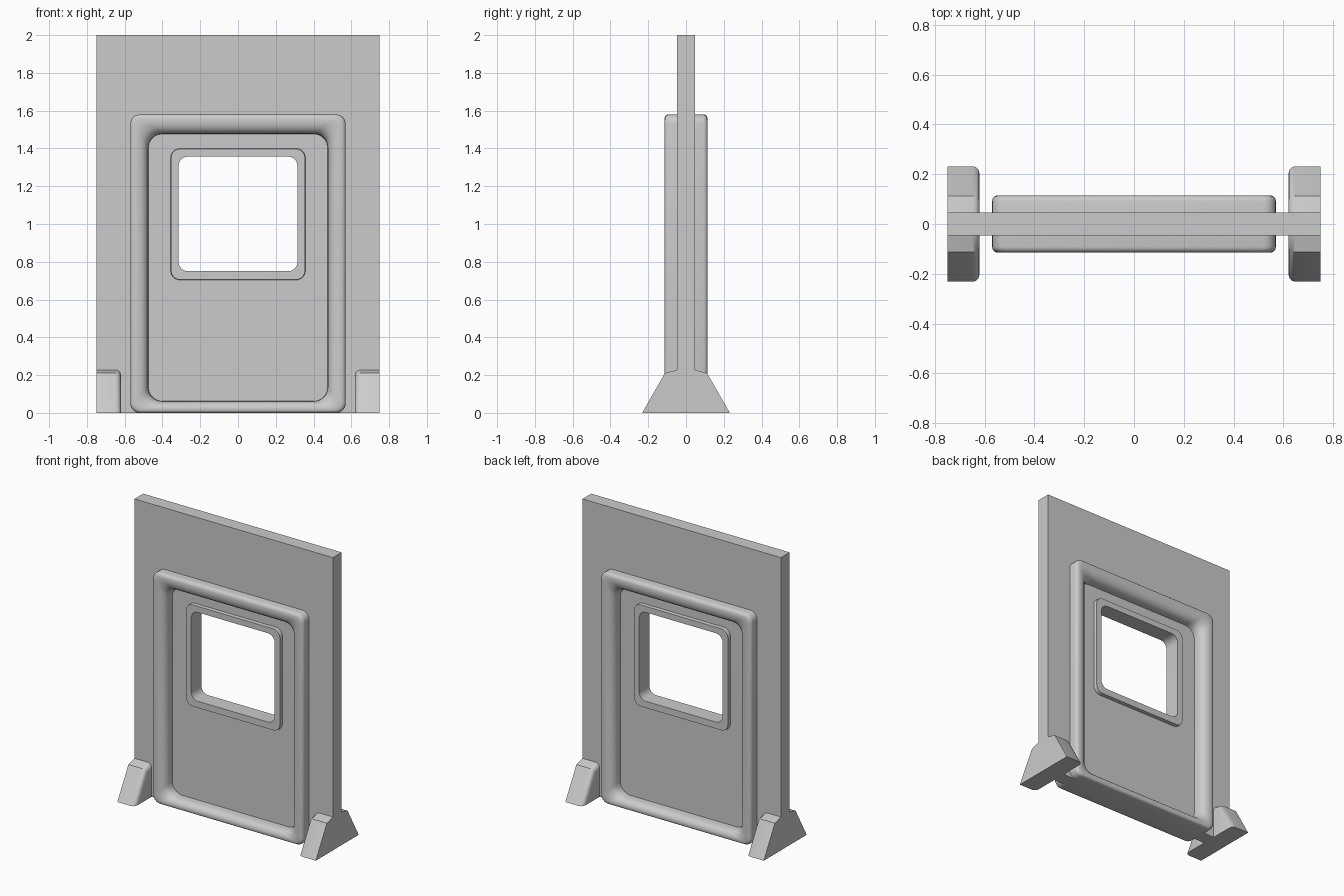
import bpy, bmesh, math
from mathutils import Vector

cube = bpy.data.objects.get("Cube")
if cube:
    bpy.data.objects.remove(cube)

grey = bpy.data.materials.new("mid_grey")
grey.use_nodes = True
COLOUR = (0.6, 0.6, 0.6, 1)
grey.diffuse_color = COLOUR
grey.node_tree.nodes["Principled BSDF"].inputs["Base Color"].default_value = COLOUR


def finish(name, bm, angle=None):
    """Turn a bmesh into a linked, coloured object."""
    bmesh.ops.recalc_face_normals(bm, faces=bm.faces)
    mesh = bpy.data.meshes.new(name)
    bm.to_mesh(mesh)
    bm.free()
    mesh.materials.append(grey)
    obj = bpy.data.objects.new(name, mesh)
    bpy.context.collection.objects.link(obj)
    if angle:
        bpy.ops.object.select_all(action='DESELECT')
        obj.select_set(True)
        bpy.context.view_layer.objects.active = obj
        bpy.ops.object.shade_smooth_by_angle(angle=math.radians(angle))
    return obj


def prism(points, offset):
    """Extrude a flat polygon along an offset."""
    bm = bmesh.new()
    face = bm.faces.new([bm.verts.new(p) for p in points])
    result = bmesh.ops.extrude_face_region(bm, geom=[face], use_keep_orig=True)
    verts = [g for g in result["geom"] if isinstance(g, bmesh.types.BMVert)]
    bmesh.ops.translate(bm, verts=verts, vec=offset)
    return bm


def rounded_ring(bm, half, low, high, radius, y, steps=5):
    """Rounded rectangle of vertices in an upright plane."""
    verts = []
    corners = ((half, high), (-half, high), (-half, low), (half, low))
    for i, (x, z) in enumerate(corners):
        cx = x - math.copysign(radius, x)
        cz = z - radius if z == high else z + radius
        for s in range(steps + 1):
            a = math.pi / 2 * (i + s / steps)
            verts.append(bm.verts.new((cx + radius * math.cos(a), y,
                                       cz + radius * math.sin(a))))
    return verts


# Wall slab, open where the door sits
T = 0.047
outline = [(-.75, 0), (-.75, 2), (.75, 2), (.75, 0),
           (.52, 0), (.52, 1.53), (-.52, 1.53), (-.52, 0)]
finish("wall", prism([(x, -T, z) for x, z in outline], Vector((0, 2 * T, 0))))

# Door: frame, recessed panel and window rim lofted through one ring section
section = []
# frame: (inset from the outer edge, depth, corner radius)
for inset, y, r in ((0, .092, .05), (.002, .102, .05), (.008, .110, .048),
                    (.020, .115, .045), (.045, .113, .05), (.065, .107, .06),
                    (.080, .095, .065), (.089, .080, .07), (.094, .060, .075),
                    (.095, .030, .075)):
    section.append((.57 - inset, inset * .65, 1.58 - inset * 1.08, r, y))
# window rim
section += [(.357, .703, 1.40, .05, .030), (.355, .705, 1.398, .05, .055),
            (.315, .75, 1.357, .05, .055)]
bm = bmesh.new()
front = [rounded_ring(bm, *s[:4], -s[4]) for s in section]
back = [rounded_ring(bm, *s) for s in section]
loop = front + back[::-1]
for a, b in zip(loop, loop[1:] + loop[:1]):
    for i in range(len(a)):
        j = (i + 1) % len(a)
        bm.faces.new((a[i], a[j], b[j], b[i]))
finish("door_with_window", bm, 40)

# Wedge feet on both faces at both ends, rounded on the inner side
profile = [(T, 0), (T, .228), (.112, .21), (.232, 0)]
for side, sx in (("left", 1), ("right", -1)):
    for end, sy in (("front", -1), ("back", 1)):
        bm = prism([(sx * .75, sy * y, z) for y, z in profile],
                   Vector((-sx * .13, 0, 0)))
        inner = [e for e in bm.edges
                 if all(abs(v.co.x) < .7 for v in e.verts)
                 and max(abs(v.co.y) for v in e.verts) > .1
                 and max(v.co.z for v in e.verts) > .1]
        bmesh.ops.bevel(bm, geom=inner, offset=.028, segments=3,
                        profile=.5, affect='EDGES')
        finish(f"{end}_{side}_foot", bm, 40)
